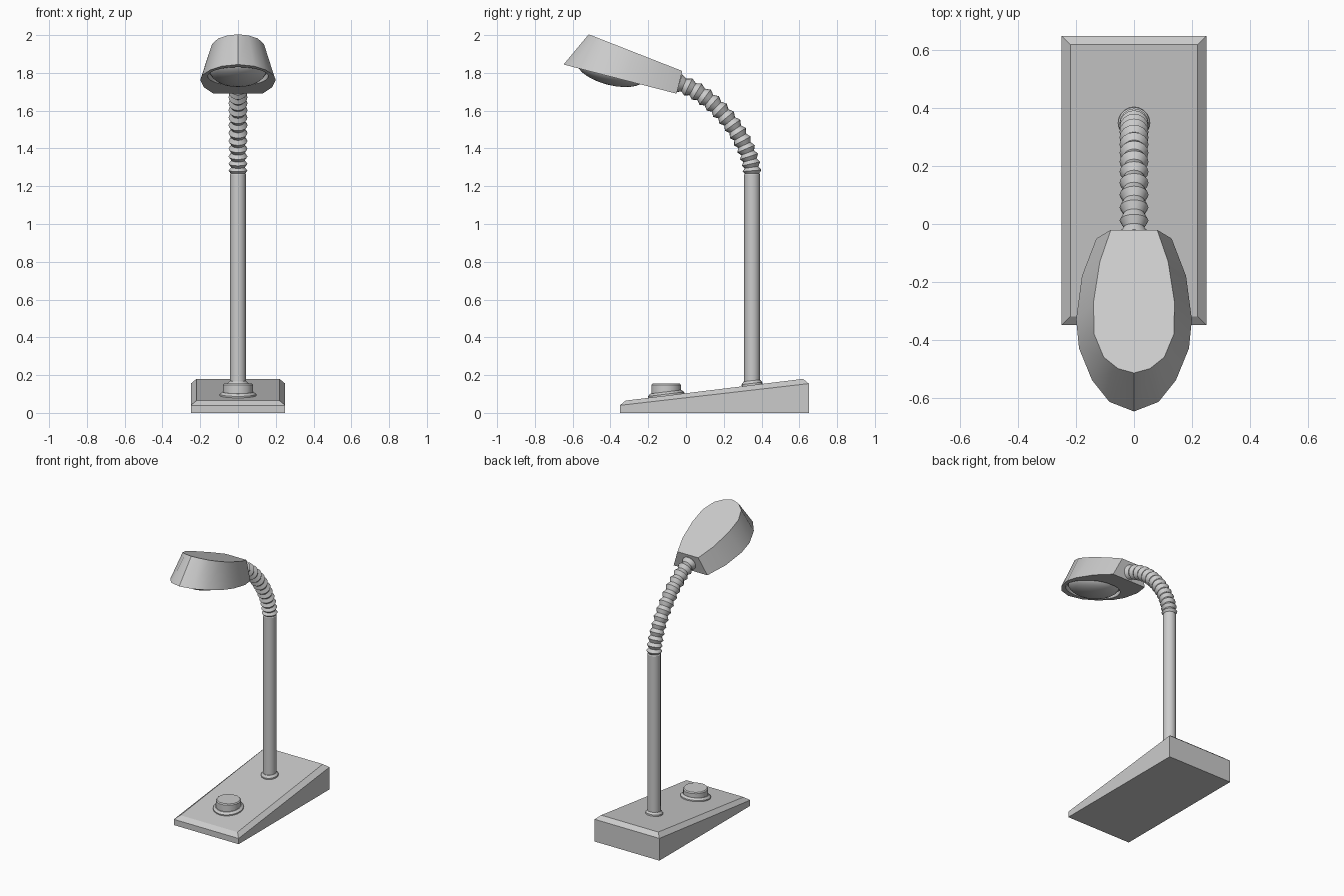
import bpy, math
from mathutils import Vector, Matrix

if "Cube" in bpy.data.objects:
    bpy.data.objects.remove(bpy.data.objects["Cube"])


def loft(name, rings, angle=30):
    """Skin a list of equal-length point rings, with both ends capped."""
    n = len(rings[0])
    verts = [tuple(p) for r in rings for p in r]
    faces = [(k * n + i, k * n + (i + 1) % n, (k + 1) * n + (i + 1) % n, (k + 1) * n + i)
             for k in range(len(rings) - 1) for i in range(n)]
    faces.append(tuple(reversed(range(n))))
    faces.append(tuple(range(len(verts) - n, len(verts))))
    me = bpy.data.meshes.new(name)
    me.from_pydata(verts, [], faces)
    ob = bpy.data.objects.new(name, me)
    bpy.context.collection.objects.link(ob)
    me.shade_smooth()
    me.set_sharp_from_angle(angle=math.radians(angle))
    return ob


def ring(center, rx, ry=None, tilt=0.0, n=16):
    """Ellipse of n points, tilted about the x axis."""
    ry = rx if ry is None else ry
    rot = Matrix.Rotation(tilt, 3, 'X')
    return [Vector(center) + rot @ Vector((rx * math.cos(t), ry * math.sin(t), 0))
            for t in (2 * math.pi * i / n for i in range(n))]


def rect(x, y0, z0, y1, z1):
    return [(-x, y0, z0), (x, y0, z0), (x, y1, z1), (-x, y1, z1)]


# Wedge base with chamfered top
loft("base", [rect(0.25, -0.35, 0, 0.65, 0),
              rect(0.25, -0.35, 0.04, 0.65, 0.155),
              rect(0.22, -0.32, 0.065, 0.62, 0.18)], 5)

slope = math.atan(0.122)


def collar(name, y, r_out, r_in, h):
    z = 0.065 + (y + 0.32) * 0.122
    levels = [(r_out, -0.01), (r_out, h * 0.4), (r_in, h)]
    loft(name, [ring((0, y - math.sin(slope) * d, z + d), r, tilt=slope, n=20)
                for r, d in levels])


# Switch knob and collars lying on the sloped top
collar("knob_collar", -0.105, 0.097, 0.083, 0.02)
collar("pole_collar", 0.35, 0.055, 0.043, 0.024)
loft("knob", [ring((0, -0.105, z), r, n=14)
              for r, z in [(0.08, 0.07), (0.08, 0.148), (0.074, 0.155)]])

# Pole
loft("pole", [ring((0, 0.35, z), r)
              for r, z in [(0.042, 0.12), (0.042, 1.262), (0.036, 1.272)]])

# Ribbed flexible neck along a bezier path
P = [Vector(p) for p in [(0, 0.35, 1.265), (0, 0.35, 1.42), (0, 0.17, 1.69), (0, -0.06, 1.752)]]


def path(t):
    s = 1 - t
    pos = s**3 * P[0] + 3 * s * s * t * P[1] + 3 * s * t * t * P[2] + t**3 * P[3]
    tan = s * s * (P[1] - P[0]) + 2 * s * t * (P[2] - P[1]) + t * t * (P[3] - P[2])
    return pos, math.atan2(-tan.y, tan.z)


ribs = 14
neck = []
for i in range(2 * ribs + 1):
    pos, tilt = path(i / (2 * ribs))
    neck.append(ring(pos, 0.05 if i % 2 else 0.036, tilt=tilt))
loft("flexible_neck", neck)

# Lamp head: half outlines mirrored, lofted between two sloping planes
low = [(0.13, -0.05), (0.18, -0.18), (0.2, -0.33), (0.19, -0.43),
       (0.145, -0.54), (0.085, -0.615), (0, -0.648)]
top = [(0.08, -0.02), (0.118, -0.13), (0.14, -0.27), (0.138, -0.38),
       (0.105, -0.46), (0.055, -0.5), (0, -0.515)]


def outline(half, z, k):
    full = half + [(-x, y) for x, y in reversed(half[:-1])]
    return [(x, y, z + (half[0][1] - y) * k) for x, y in reversed(full)]


head = loft("lamp_head", [outline(low, 1.69, 0.258), outline(top, 1.81, 0.392)])

# Elliptical recess in the underside
tilt = -math.atan(0.258)
normal = Vector((0, math.sin(-tilt), math.cos(tilt)))
center = Vector((0, -0.405, 1.69 + 0.355 * 0.258))
cutter = loft("recess_cutter", [ring(center + normal * d, 0.16, 0.195, tilt, 32)
                                for d in (-0.1, 0.03)])
cutter.hide_render = True
cutter.hide_viewport = True
cut = head.modifiers.new("recess", 'BOOLEAN')
cut.operation = 'DIFFERENCE'
cut.solver = 'EXACT'
cut.object = cutter

# Domed lens seated in the recess
dome = []
for i in range(8):
    a = math.radians(88) * (1 - i / 7)
    dome.append(ring(center + normal * (0.032 - 0.077 * math.sin(a)),
                     0.15 * math.cos(a), 0.185 * math.cos(a), tilt, 28))
loft("lens", dome)
